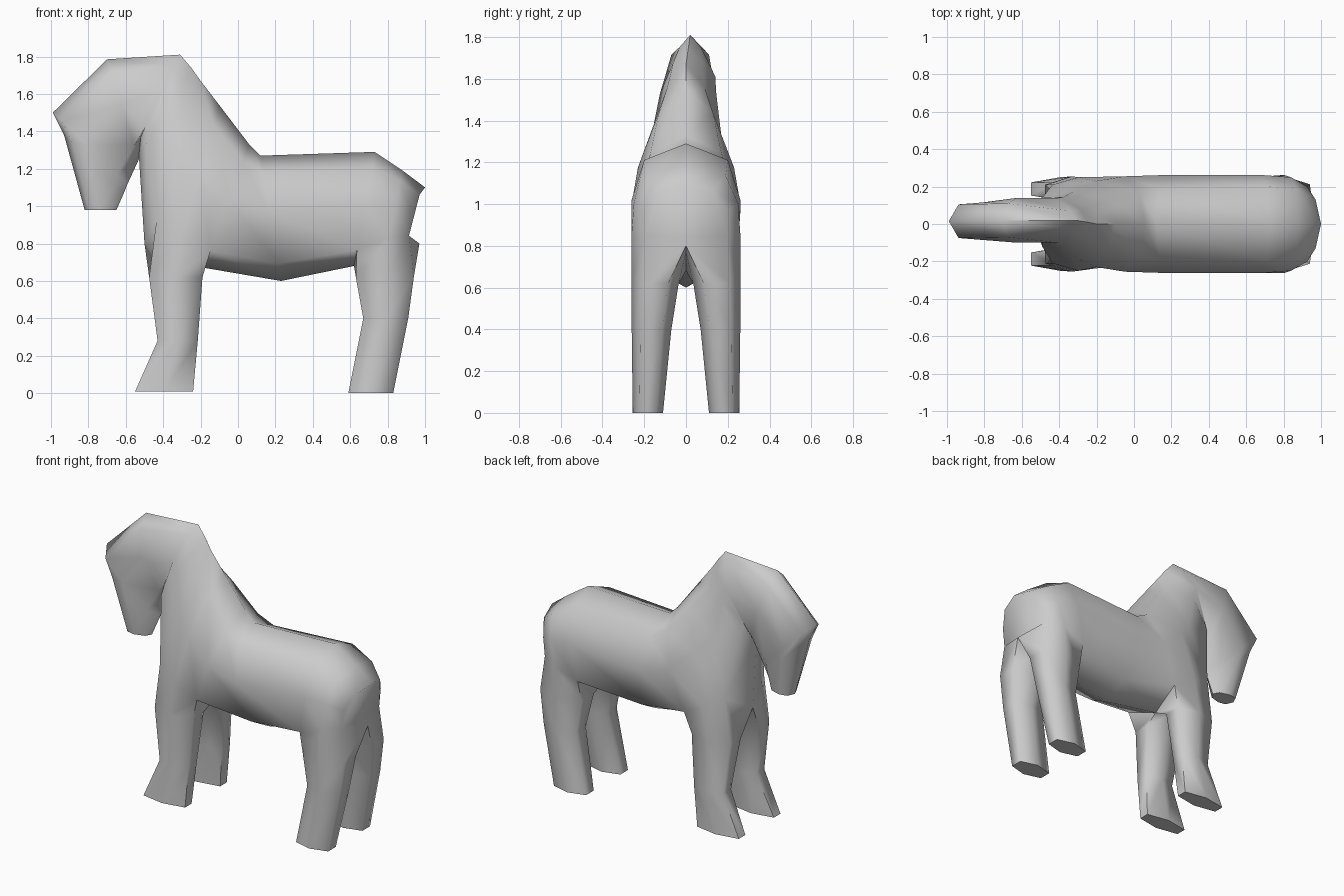
import bpy
import bmesh
import math
from mathutils import Vector

default_cube = bpy.data.objects.get("Cube")
if default_cube:
    bpy.data.objects.remove(default_cube, do_unlink=True)

# One plain grey for the whole figure
GREY = (0.6, 0.6, 0.6, 1.0)
material = bpy.data.materials.new("plain grey")
material.use_nodes = True
material.diffuse_color = GREY
shader = material.node_tree.nodes["Principled BSDF"]
shader.inputs["Base Color"].default_value = GREY
shader.inputs["Roughness"].default_value = 0.8

bm = bmesh.new()


def trunk_ring(top, bottom, widths, middle=0.0, bow=0.0):
    """Eight points around a slice running from the back line to the belly line."""
    top, bottom = Vector((top[0], middle, top[1])), Vector((bottom[0], middle, bottom[1]))
    upper, waist, lower = widths
    outline = [(0, 0), (upper, 0.13), (waist, 0.45), (lower, 0.86),
               (0, 1), (-lower, 0.86), (-waist, 0.45), (-upper, 0.13)]
    return [bm.verts.new(top.lerp(bottom, t) + Vector((bow * (y / 0.2) ** 2, y, 0)))
            for y, t in outline]


def leg_ring(side, z, back, front, inner, outer):
    """Six points: outer side from back to front, then inner side from front to back."""
    centre, pinch = (back + front) / 2, 0.22 * (outer - inner)
    outline = [(back, outer - pinch), (centre, outer), (front, outer - pinch),
               (front, inner + pinch), (centre, inner), (back, inner + pinch)]
    return [bm.verts.new((x, side * y, z)) for x, y in outline]


def bridge(a, b, skip=()):
    """Join two rings with quads, leaving out the sides listed in skip."""
    for i in range(len(a)):
        if i not in skip:
            j = (i + 1) % len(a)
            bm.faces.new((a[i], a[j], b[j], b[i]))


# Trunk, neck and head, from rump to muzzle: back line, belly line, half widths
trunk = [trunk_ring(*ring) for ring in (
    ((1.0, 1.1), (0.97, 0.8), (0.13, 0.2, 0.2), 0.0, -0.06),
    ((0.88, 1.19), (0.79, 0.77), (0.19, 0.25, 0.262)),
    ((0.73, 1.29), (0.62, 0.68), (0.2, 0.262, 0.25)),
    ((0.12, 1.27), (0.23, 0.6), (0.19, 0.262, 0.17)),
    ((0.06, 1.33), (-0.18, 0.67), (0.17, 0.255, 0.23)),
    ((-0.1, 1.54), (-0.33, 0.73), (0.13, 0.23, 0.25)),
    ((-0.2, 1.67), (-0.5, 0.8), (0.09, 0.175, 0.21), 0.0, 0.02),
    ((-0.25, 1.74), (-0.53, 1.27), (0.07, 0.135, 0.13), 0.01),
    ((-0.31, 1.81), (-0.52, 1.37), (0.05, 0.12, 0.09), 0.02),
    ((-0.7, 1.785), (-0.53, 1.25), (0.09, 0.12, 0.07), 0.02),
    ((-0.99, 1.5), (-0.59, 1.12), (0.09, 0.1, 0.06), 0.015),
    ((-0.93, 1.38), (-0.61, 1.07), (0.085, 0.095, 0.06), 0.01),
    ((-0.82, 0.98), (-0.65, 0.98), (0.05, 0.06, 0.04), 0.01),
)]
HIND, FORE = 0, 4
for i, (a, b) in enumerate(zip(trunk, trunk[1:])):
    over_leg = i in (HIND, HIND + 1, FORE, FORE + 1)
    bridge(a, b, (3, 4) if over_leg else ())
bm.faces.new(trunk[0])
bm.faces.new(trunk[-1])

# Legs grow out of the openings: height, x limits, inner and outer distance
hind_leg = [
    (0.62, 0.94, 0.63, 0.035, 0.262),
    (0.4, 0.91, 0.67, 0.07, 0.26),
    (0.0, 0.83, 0.59, 0.11, 0.255),
]
front_leg = [
    (0.62, -0.19, -0.475, 0.05, 0.255),
    (0.28, -0.215, -0.43, 0.1, 0.255),
    (0.01, -0.24, -0.55, 0.125, 0.25),
]
for first, leg in ((HIND, hind_leg), (FORE, front_leg)):
    slices = trunk[first:first + 3]
    for side, edge in ((1, 3), (-1, 5)):
        loop = [s[edge] for s in slices] + [s[4] for s in reversed(slices)]
        for row in leg:
            ring = leg_ring(side, *row)
            bridge(loop, ring)
            loop = ring
        bm.faces.new(loop)

bmesh.ops.recalc_face_normals(bm, faces=bm.faces)
mesh = bpy.data.meshes.new("horse_body")
bm.to_mesh(mesh)
bm.free()
mesh.materials.append(material)
horse = bpy.data.objects.new("horse_body", mesh)
bpy.context.collection.objects.link(horse)
bpy.ops.object.select_all(action="DESELECT")
horse.select_set(True)
bpy.context.view_layer.objects.active = horse
bpy.ops.object.shade_smooth_by_angle(angle=math.radians(75))
